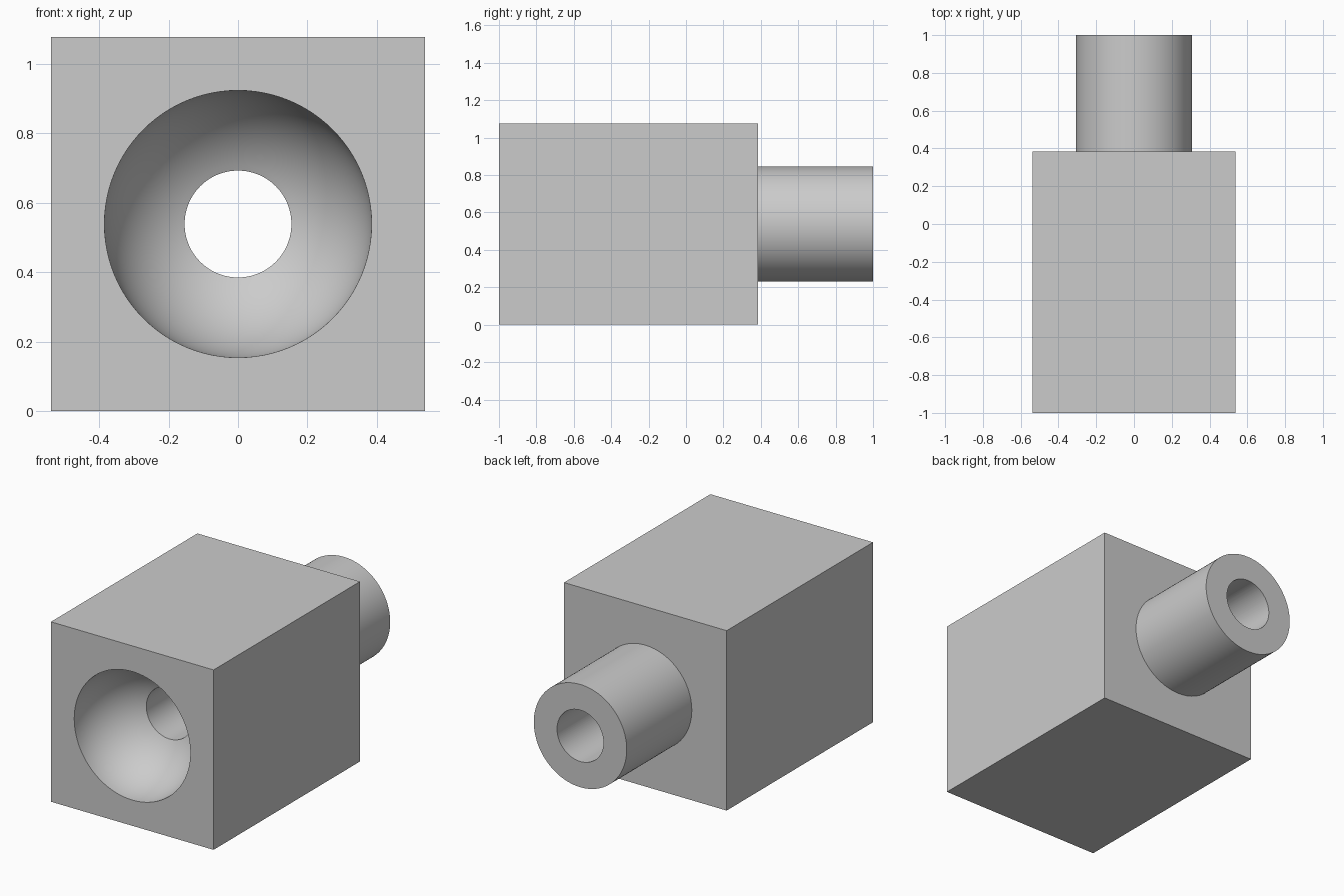
import bpy, bmesh
from math import sin, cos, pi, asin, radians
from mathutils import Matrix, Vector

if "Cube" in bpy.data.objects:
    bpy.data.objects.remove(bpy.data.objects["Cube"], do_unlink=True)

U = 1 / 13              # base unit
MID = 7 * U             # height of the bore axis
BACK = 5 * U            # rear face of the block
CUP_R, BORE_R, TUBE_R = 5 * U, 2 * U, 4 * U

grey = bpy.data.materials.new("light grey")
grey.use_nodes = True
grey.diffuse_color = (0.6, 0.6, 0.6, 1)
grey.node_tree.nodes["Principled BSDF"].inputs["Base Color"].default_value = (0.6, 0.6, 0.6, 1)


def make_object(name, bm):
    bmesh.ops.recalc_face_normals(bm, faces=bm.faces)
    mesh = bpy.data.meshes.new(name)
    bm.to_mesh(mesh)
    bm.free()
    mesh.materials.append(grey)
    obj = bpy.data.objects.new(name, mesh)
    bpy.context.collection.objects.link(obj)
    return obj


def lathe(name, profile, steps=96):
    """Revolve (radius, y) points around the bore axis; ends lie on the axis."""
    bm = bmesh.new()
    verts = [bm.verts.new((r, y, MID)) for r, y in profile]
    edges = [bm.edges.new(pair) for pair in zip(verts, verts[1:])]
    bmesh.ops.spin(bm, geom=verts + edges, cent=(0, 0, MID), axis=(0, 1, 0),
                   angle=2 * pi, steps=steps, use_merge=True)
    bmesh.ops.remove_doubles(bm, verts=bm.verts, dist=0.0001)
    return make_object(name, bm)


# Rectangular block
bm = bmesh.new()
bmesh.ops.create_cube(bm, size=1, matrix=Matrix.Translation((0, (BACK - 1) / 2, MID))
                      @ Matrix.Diagonal((2 * MID, BACK + 1, 2 * MID, 1)))
body = make_object("body", bm)

# Rear tube, sunk into the block before joining
tube = lathe("tube_helper", [(0, 0.2), (TUBE_R, 0.2), (TUBE_R, 1), (0, 1)])

# Cutter: hemispherical cup in the front, then a straight bore through the back
last = pi / 2 - asin(BORE_R / CUP_R)
arc = [(CUP_R * cos(last * i / 24), -1 + CUP_R * sin(last * i / 24)) for i in range(25)]
cutter = lathe("cavity_cutter", [(0, -1.1), (CUP_R, -1.1)] + arc + [(BORE_R, 1.1), (0, 1.1)])

for helper, operation in ((tube, 'UNION'), (cutter, 'DIFFERENCE')):
    mod = body.modifiers.new(helper.name, 'BOOLEAN')
    mod.operation, mod.object, mod.solver = operation, helper, 'EXACT'

bpy.ops.object.select_all(action='DESELECT')
bpy.context.view_layer.objects.active = body
body.select_set(True)
for mod in list(body.modifiers):
    bpy.ops.object.modifier_apply(modifier=mod.name)
bpy.ops.object.shade_smooth_by_angle(angle=radians(30))

for helper in (tube, cutter):
    bpy.data.objects.remove(helper, do_unlink=True)
